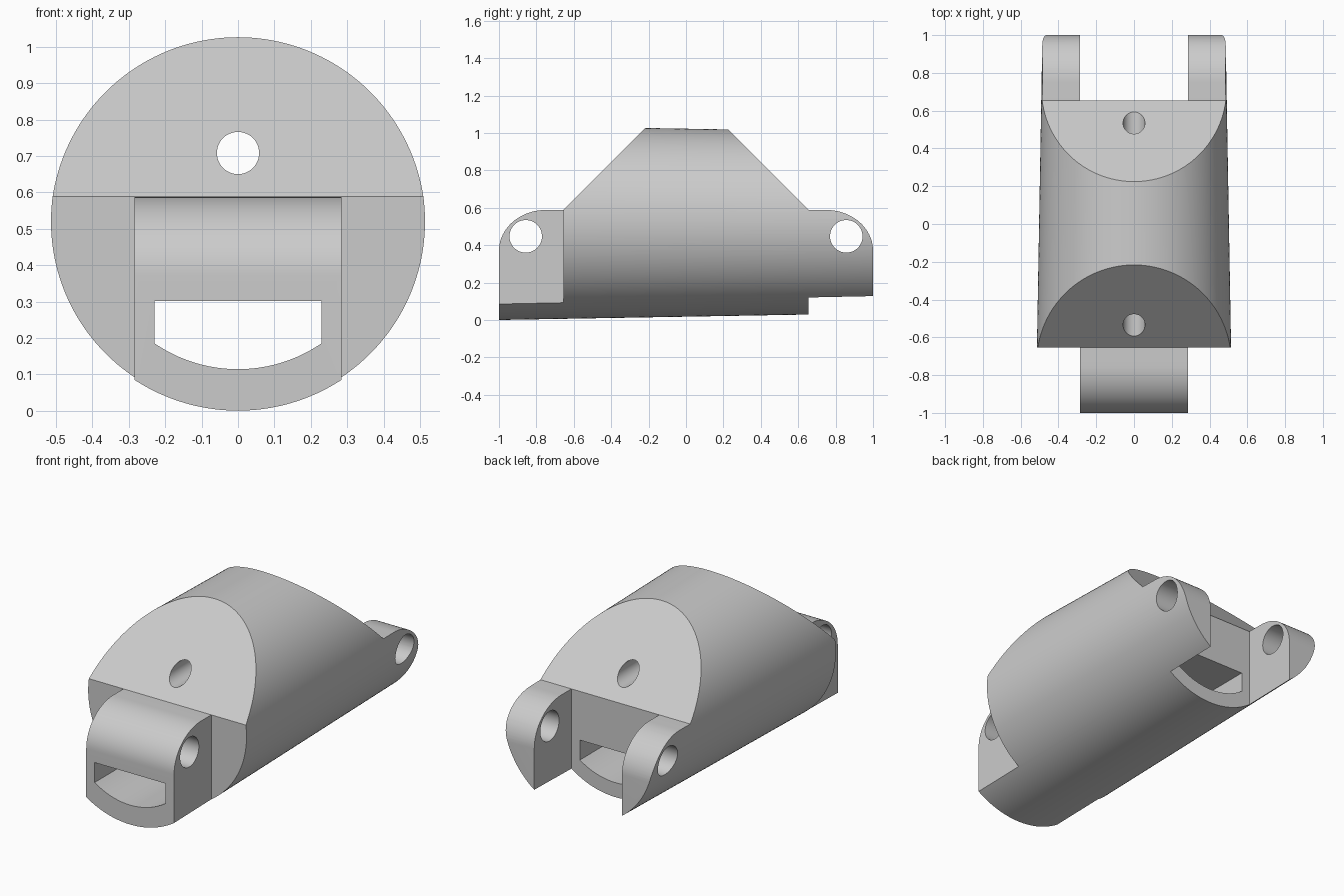
import bpy
import bmesh
import math
from mathutils import Vector

cube = bpy.data.objects.get("Cube")
if cube:
    bpy.data.objects.remove(cube, do_unlink=True)

AXIS_Z = 0.52       # height of the body axis
SHOULDER = 0.655    # where the body ends and the hinge parts start
TOP = 0.588         # height of the hinge parts
HALF = 0.285        # half width of the tongue
PIN_Y, PIN_Z = 0.857, 0.447

grey = bpy.data.materials.new("light grey")
grey.use_nodes = True
grey.diffuse_color = (0.6, 0.6, 0.6, 1)
grey.node_tree.nodes["Principled BSDF"].inputs["Base Color"].default_value = (0.6, 0.6, 0.6, 1)


def add_object(name, bm):
    bmesh.ops.recalc_face_normals(bm, faces=bm.faces)
    mesh = bpy.data.meshes.new(name)
    bm.to_mesh(mesh)
    bm.free()
    obj = bpy.data.objects.new(name, mesh)
    bpy.context.collection.objects.link(obj)
    mesh.materials.append(grey)
    return obj


def prism(name, points, start, end):
    """Extrude a closed outline of 3D points by the vector from start to end."""
    start, end = Vector(start), Vector(end)
    bm = bmesh.new()
    face = bm.faces.new([bm.verts.new(Vector(p) + start) for p in points])
    new = bmesh.ops.extrude_face_region(bm, geom=[face])["geom"]
    bmesh.ops.translate(bm, vec=end - start,
                        verts=[v for v in new if isinstance(v, bmesh.types.BMVert)])
    return add_object(name, bm)


def box(name, low, high):
    outline = [(low[0], low[1], 0), (high[0], low[1], 0),
               (high[0], high[1], 0), (low[0], high[1], 0)]
    return prism(name, outline, (0, 0, low[2]), (0, 0, high[2]))


def circle(radius, count=48):
    angles = [math.tau * i / count for i in range(count)]
    return [(radius * math.cos(a), radius * math.sin(a)) for a in angles]


def boolean(target, tool, operation):
    mod = target.modifiers.new(operation, "BOOLEAN")
    mod.operation = operation
    mod.solver = "EXACT"
    mod.object = tool
    bpy.context.view_layer.objects.active = target
    bpy.ops.object.modifier_apply(modifier=mod.name)
    bpy.data.objects.remove(tool, do_unlink=True)


# Tapered round body along y
def radius_at(y):
    return 0.5025 - 0.0175 * y


bm = bmesh.new()
rings = []
for y in (-1.1, 1.1):
    rings.append([bm.verts.new((x, y, z + AXIS_Z)) for x, z in circle(radius_at(y), 160)])
    bm.faces.new(rings[-1])
for i in range(len(rings[0])):
    j = (i + 1) % len(rings[0])
    bm.faces.new((rings[0][i], rings[0][j], rings[1][j], rings[1][i]))
body = add_object("link_body", bm)

# Side outline: sloped shoulders and rounded hinge ends
half = [(0.22, 0.22 - 0.22 + TOP + SHOULDER - 0.22), (SHOULDER, TOP)]
for i in range(21):
    a = math.pi / 2 * (1 - i / 20)
    half.append((0.75 + 0.25 * math.cos(a), 0.37 + (TOP - 0.37) * math.sin(a)))
half.append((1.0, -0.2))
# the crown between the shoulders is left to the round body
half.insert(0, (0.1, half[0][1] + 0.12))
outline = [(0, y, z) for y, z in half] + [(0, -y, z) for y, z in reversed(half)]
boolean(body, prism("side_outline", outline, (-1, 0, 0), (1, 0, 0)), "INTERSECT")

# Front tongue: remove the material on both sides of it
for s in (-1, 1):
    xs = sorted((s * HALF, s))
    boolean(body, box("tongue_side", (xs[0], -1.3, -0.5), (xs[1], -SHOULDER, 1.5)), "DIFFERENCE")

# Back fork: remove the gap between the two lugs
boolean(body, box("fork_gap", (-HALF, SHOULDER, -0.5), (HALF, 1.3, 1.5)), "DIFFERENCE")

# Hinge pin holes across both ends
for s in (-1, 1):
    ring = [(0, y + s * PIN_Y, z + PIN_Z) for y, z in circle(0.087)]
    boolean(body, prism("pin_hole", ring, (-1, 0, 0), (1, 0, 0)), "DIFFERENCE")

# Cord hole along the upper body
ring = [(x, 0, z + 0.708) for x, z in circle(0.058)]
boolean(body, prism("cord_hole", ring, (0, -1.5, 0), (0, 1.5, 0)), "DIFFERENCE")

# Slot with a curved floor along the lower body
slot = [(0.23, 0, 0.302), (-0.23, 0, 0.302)]
spread = math.asin(0.23 / 0.406)
for i in range(25):
    a = spread * (i / 12 - 1)
    slot.append((0.406 * math.sin(a), 0, AXIS_Z - 0.406 * math.cos(a)))
boolean(body, prism("lower_slot", slot, (0, -1.5, 0), (0, 1.5, 0)), "DIFFERENCE")

# Smooth curves, sharp edges
bpy.ops.object.select_all(action="DESELECT")
body.select_set(True)
bpy.context.view_layer.objects.active = body
bpy.ops.object.shade_smooth_by_angle(angle=math.radians(30))
